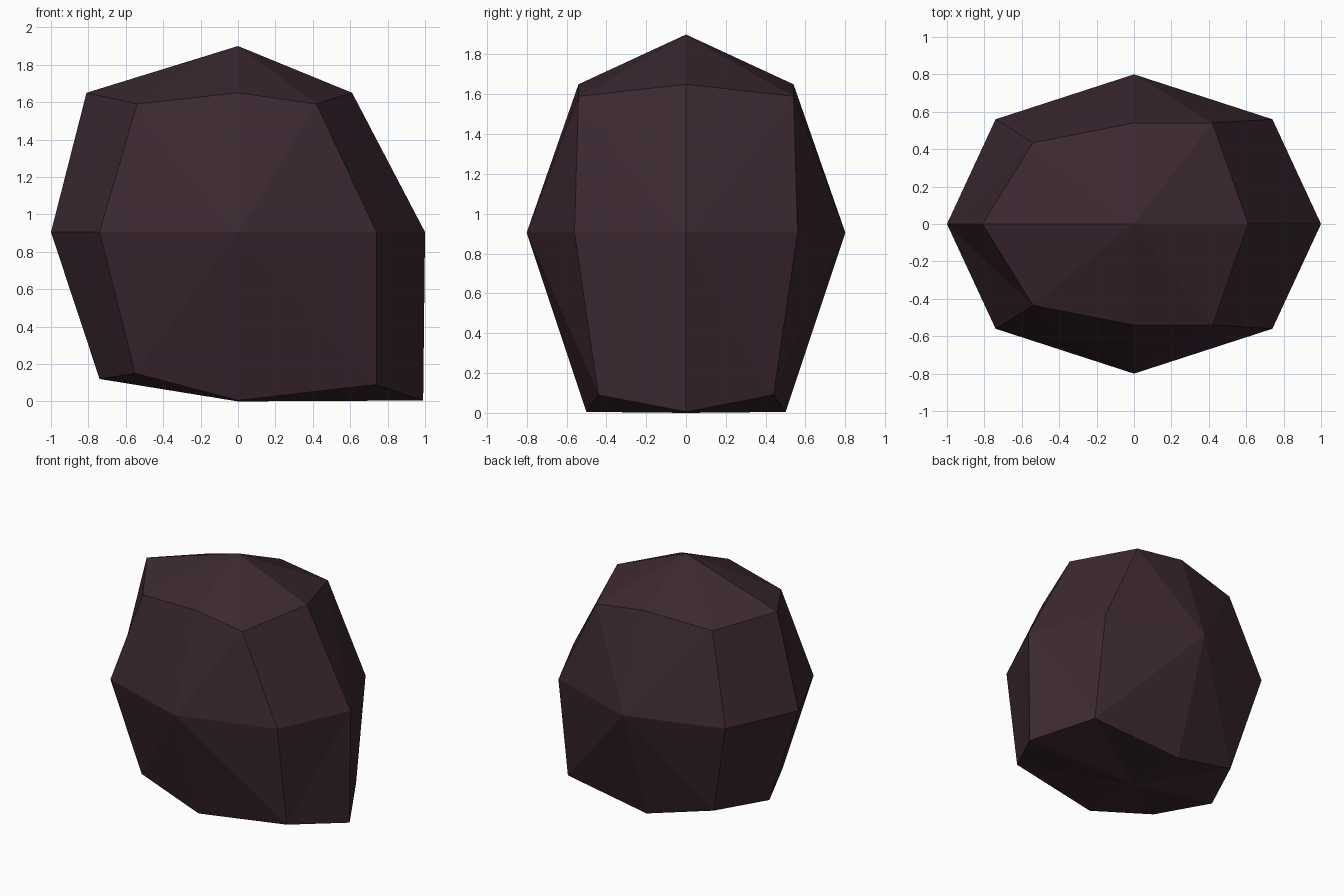
import bpy
import bmesh

cube = bpy.data.objects.get("Cube")
if cube:
    bpy.data.objects.remove(cube, do_unlink=True)

# Stone colour
stone = bpy.data.materials.new("dark plum stone")
stone.use_nodes = True
colour = (0.045, 0.021, 0.030, 1.0)
stone.diffuse_color = colour
bsdf = next(n for n in stone.node_tree.nodes if n.type == "BSDF_PRINCIPLED")
bsdf.inputs["Base Color"].default_value = colour
bsdf.inputs["Roughness"].default_value = 0.9

# Where each point of a 2x2x2 block goes: (x sign, y side, z sign) -> x, |y|, z
SHAPE = {
    # crown
    (0, 0, 1): (0, 0, 1.90), (-1, 0, 1): (-0.81, 0, 1.65), (1, 0, 1): (0.61, 0, 1.65),
    (0, 1, 1): (0, 0.54, 1.65), (-1, 1, 1): (-0.54, 0.435, 1.59), (1, 1, 1): (0.42, 0.54, 1.59),
    # girth
    (-1, 0, 0): (-1, 0, 0.905), (1, 0, 0): (1, 0, 0.905), (0, 1, 0): (0, 0.80, 0.905),
    (-1, 1, 0): (-0.74, 0.56, 0.905), (1, 1, 0): (0.74, 0.56, 0.905),
    # base
    (0, 0, -1): (0, 0, 0), (-1, 0, -1): (-0.74, 0, 0.12), (1, 0, -1): (0.99, 0, 0.005),
    (0, 1, -1): (0, 0.50, 0.005), (-1, 1, -1): (-0.55, 0.435, 0.15), (1, 1, -1): (0.74, 0.44, 0.09),
}

# Block with each side cut in four
bm = bmesh.new()
bmesh.ops.create_cube(bm, size=2)
bmesh.ops.subdivide_edges(bm, edges=bm.edges[:], cuts=1, use_grid_fill=True)


def rank(v):
    """1 = middle of a side, 2 = middle of an edge, 3 = corner."""
    return sum(abs(c) > 0.5 for c in v.co)


# Crease every quarter from the side's middle to its corner
for face in bm.faces[:]:
    ordered = sorted(face.verts, key=rank)
    bmesh.utils.face_split(face, ordered[0], ordered[-1])

# Push the block into the boulder shape, mirrored front to back
for v in bm.verts:
    sx, sy, sz = (round(c) for c in v.co)
    x, y, z = SHAPE[sx, abs(sy), sz]
    v.co = (x, y * sy, z)

for face in bm.faces:
    face.smooth = False
bmesh.ops.recalc_face_normals(bm, faces=bm.faces[:])

mesh = bpy.data.meshes.new("boulder")
bm.to_mesh(mesh)
bm.free()
mesh.materials.append(stone)
boulder = bpy.data.objects.new("boulder", mesh)
bpy.context.collection.objects.link(boulder)
